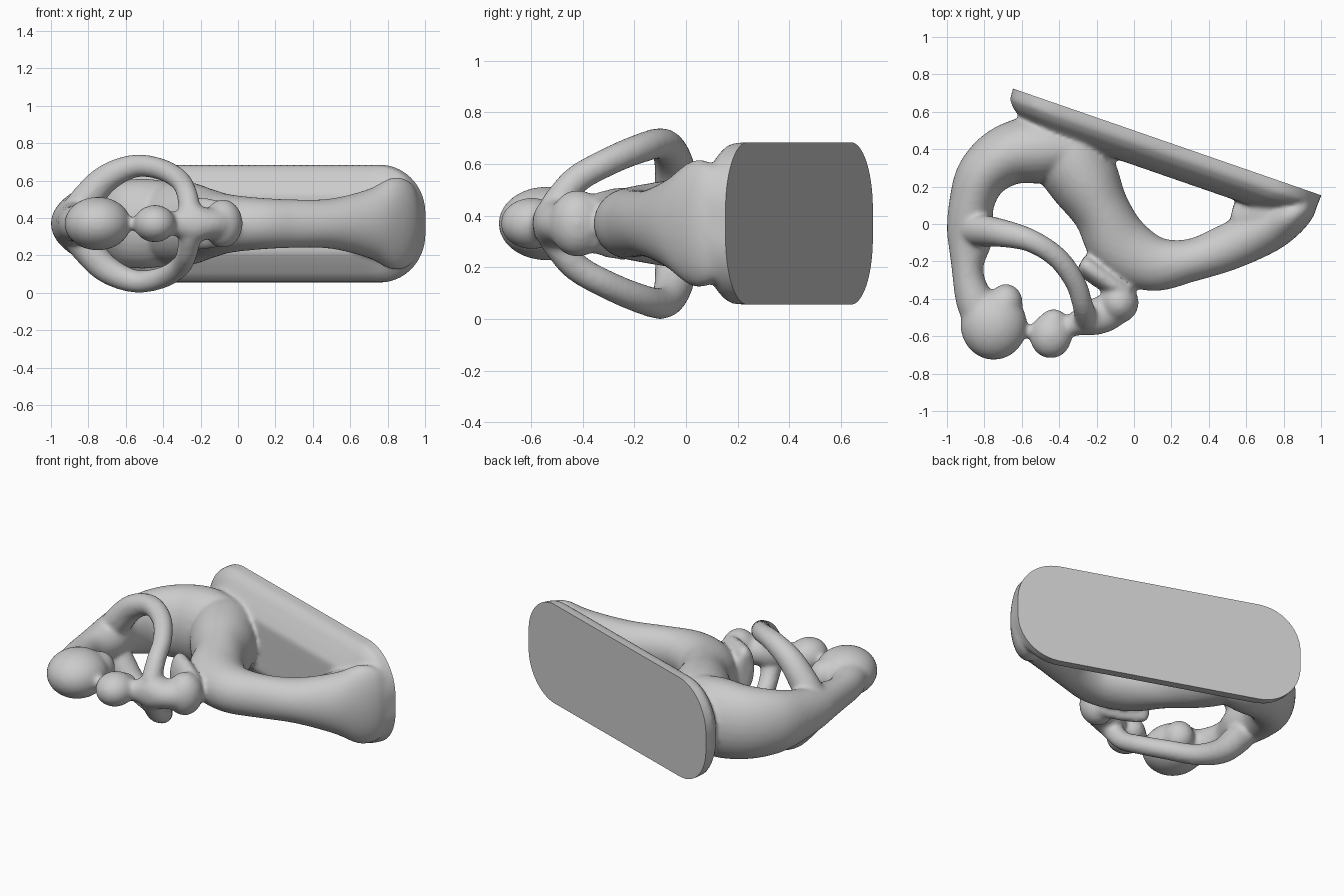
import bpy, bmesh, math
from mathutils import Vector, Matrix

if "Cube" in bpy.data.objects:
    bpy.data.objects.remove(bpy.data.objects["Cube"])

CZ = 0.37                      # the sculpture is symmetric about this height
bm = bmesh.new()


def bridge(rings):
    """Skin a list of closed vertex loops and cap both ends."""
    loops = [[bm.verts.new(p) for p in r] for r in rings]
    n = len(loops[0])
    for r, s in zip(loops, loops[1:]):
        for i in range(n):
            bm.faces.new((r[i], r[(i + 1) % n], s[(i + 1) % n], s[i]))
    bm.faces.new(loops[0][::-1])
    bm.faces.new(loops[-1])


def limb(pts, steps=8, sides=28):
    """Elliptical tube through points (x, y, z, in-plane radius, upright radius)."""
    path = []
    for i in range(len(pts) - 1):
        q = [pts[max(i - 1, 0)], pts[i], pts[i + 1], pts[min(i + 2, len(pts) - 1)]]
        for k in range(steps + (i == len(pts) - 2)):
            t = k / steps
            path.append([0.5 * (2 * b + (c - a) * t + (2 * a - 5 * b + 4 * c - d) * t * t
                                + (3 * b - a - 3 * c + d) * t ** 3)
                         for a, b, c, d in zip(*q)])
    rings = []
    for i, p in enumerate(path):
        t = Vector(path[min(i + 1, len(path) - 1)][:3]) - Vector(path[max(i - 1, 0)][:3])
        t.normalize()
        n = Vector((0, 0, 1)).cross(t).normalized()
        b = t.cross(n)
        angles = [2 * math.pi * k / sides for k in range(sides)]
        rings.append([Vector(p[:3]) + n * p[3] * math.cos(a) + b * p[4] * math.sin(a)
                      for a in angles])
    bridge(rings)


def blob(x, y, rx, ry, rz):
    bmesh.ops.create_uvsphere(bm, u_segments=32, v_segments=20, radius=1,
                              matrix=Matrix.Translation((x, y, CZ)) @ Matrix.Diagonal((rx, ry, rz, 1)))


# Slanted slab: rounded rectangle stepped inwards towards the figures
left, right = Vector((-0.65, 0.725, CZ)), Vector((1.005, 0.152, CZ))
along = (right - left).normalized()
out = Vector((-along.y, along.x, 0))
mid, half = (left + right) / 2, (right - left).length / 2


def slab_ring(depth, inset):
    hl, hz = half - inset, 0.318 - inset
    r = min(0.26 - inset * 0.5, hz)
    ring = []
    for k in range(48):
        a = 2 * math.pi * (k + 0.5) / 48
        c, s = math.cos(a), math.sin(a)
        u = math.copysign(hl - r, c) + r * c
        w = math.copysign(hz - r, s) + r * s
        ring.append(mid + along * u + out * depth + Vector((0, 0, w)))
    return ring


bridge([slab_ring(d, i) for d, i in
        ((0.06, 0), (-0.06, 0.006), (-0.10, 0.04), (-0.14, 0.10), (-0.175, 0.16))])

# Lap and leg: from the flared right end up into the torso
limb([(0.95, 0.15, CZ, 0.04, 0.17), (0.9, 0.09, CZ, 0.08, 0.235),
      (0.82, 0.035, CZ, 0.11, 0.245), (0.7, -0.03, CZ, 0.13, 0.185),
      (0.5, -0.125, CZ, 0.125, 0.135), (0.3, -0.195, CZ, 0.115, 0.13),
      (0.1, -0.21, CZ, 0.15, 0.14), (-0.07, -0.115, CZ, 0.17, 0.16),
      (-0.17, 0.06, CZ, 0.155, 0.19), (-0.26, 0.22, CZ, 0.19, 0.22),
      (-0.34, 0.36, CZ, 0.2, 0.225), (-0.38, 0.48, CZ, 0.15, 0.2)])

# Web filling the tight corner between leg and slab
limb([(0.52, 0.05, CZ, 0.06, 0.09), (0.58, 0.04, CZ, 0.12, 0.125),
      (0.68, 0.05, CZ, 0.12, 0.17), (0.82, 0.08, CZ, 0.1, 0.2)])

# Back: arches over and down to the neck
limb([(-0.25, 0.38, CZ, 0.12, 0.2), (-0.48, 0.4, CZ, 0.18, 0.24),
      (-0.67, 0.37, CZ, 0.165, 0.225), (-0.81, 0.26, CZ, 0.14, 0.195),
      (-0.87, 0.1, CZ, 0.12, 0.155), (-0.875, -0.06, CZ, 0.125, 0.125),
      (-0.89, -0.24, CZ, 0.085, 0.1), (-0.855, -0.4, CZ, 0.1, 0.1),
      (-0.78, -0.52, CZ, 0.13, 0.11)])

# Large head with its bun, joined to the small head
blob(-0.75, -0.54, 0.178, 0.187, 0.143)
blob(-0.685, -0.42, 0.09, 0.1, 0.1)
limb([(-0.65, -0.57, CZ, 0.05, 0.05), (-0.565, -0.575, CZ, 0.036, 0.036),
      (-0.48, -0.58, CZ, 0.05, 0.05)])
blob(-0.445, -0.597, 0.113, 0.122, 0.1)
blob(-0.43, -0.51, 0.07, 0.055, 0.07)

# Small body, knees and folded legs
limb([(-0.42, -0.56, CZ, 0.05, 0.05), (-0.33, -0.54, CZ, 0.06, 0.07),
      (-0.25, -0.51, CZ, 0.09, 0.105), (-0.16, -0.48, CZ, 0.1, 0.085),
      (-0.07, -0.43, CZ, 0.09, 0.1)])
blob(-0.08, -0.42, 0.105, 0.11, 0.13)
limb([(-0.03, -0.37, CZ, 0.05, 0.1), (-0.1, -0.33, CZ, 0.06, 0.125),
      (-0.19, -0.27, CZ, 0.065, 0.14), (-0.26, -0.22, CZ, 0.06, 0.14),
      (-0.285, -0.205, CZ, 0.035, 0.11)])

# Two arms ringing round the small figure, mirrored about the middle height
for s in (1, -1):
    limb([(x, y, CZ + s * h, r, r) for x, y, h, r in (
        (-0.89, -0.03, 0.02, 0.085), (-0.81, -0.035, 0.13, 0.085),
        (-0.7, -0.05, 0.245, 0.075), (-0.55, -0.09, 0.308, 0.062),
        (-0.41, -0.18, 0.29, 0.058), (-0.315, -0.31, 0.235, 0.056),
        (-0.275, -0.43, 0.165, 0.056), (-0.255, -0.51, 0.06, 0.062))], sides=20)

bmesh.ops.recalc_face_normals(bm, faces=bm.faces)
mesh = bpy.data.meshes.new("embracing_figures")
bm.to_mesh(mesh)
bm.free()
obj = bpy.data.objects.new("embracing_figures_on_slab", mesh)
bpy.context.collection.objects.link(obj)
bpy.context.view_layer.objects.active = obj
obj.select_set(True)

# Fuse everything into one soft cast form
fuse = obj.modifiers.new("fuse", 'REMESH')
fuse.mode = 'VOXEL'
fuse.voxel_size = 0.012
soften = obj.modifiers.new("soften", 'SMOOTH')
soften.factor = 0.5
soften.iterations = 14
for m in ("fuse", "soften"):
    bpy.ops.object.modifier_apply(modifier=m)

# Slice the slab's back flat so its rim stays crisp
mesh = obj.data
bm = bmesh.new()
bm.from_mesh(mesh)
cut = bmesh.ops.bisect_plane(bm, geom=bm.verts[:] + bm.edges[:] + bm.faces[:],
                             plane_co=mid, plane_no=out, clear_outer=True)
rim = [e for e in cut["geom_cut"] if isinstance(e, bmesh.types.BMEdge)]
bmesh.ops.holes_fill(bm, edges=rim, sides=0)
bm.to_mesh(mesh)
bm.free()
bpy.ops.object.shade_smooth_by_angle(angle=math.radians(45))
